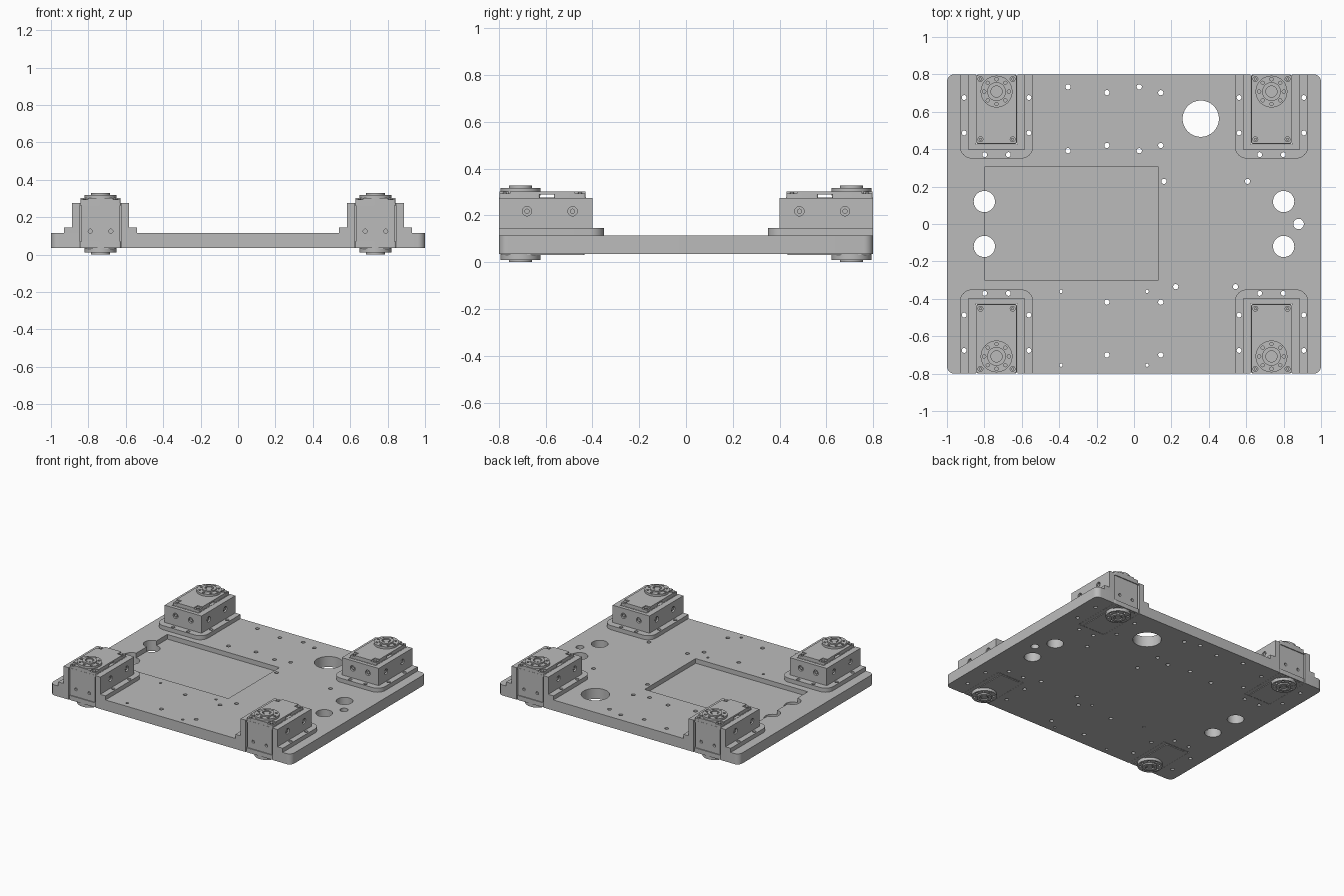
import bpy, bmesh, math
from mathutils import Matrix, Vector

old = bpy.data.objects.get("Cube")
if old:
    bpy.data.objects.remove(old, do_unlink=True)

grey = bpy.data.materials.new("light_grey")
grey.use_nodes = True
GREY = (0.5, 0.5, 0.5, 1)
grey.diffuse_color = GREY
grey.node_tree.nodes["Principled BSDF"].inputs["Base Color"].default_value = GREY

CX = 0.735          # drive unit centre in x
HY = 0.708          # output horn centre in y
MID = 0.164         # drive unit mid height
SIGNS = (-1, 1)


def box(bm, x, y, z, radius=0, rounded=lambda v: True):
    """Box from (min, max) pairs, optionally with rounded upright edges."""
    lo, hi = Vector((x[0], y[0], z[0])), Vector((x[1], y[1], z[1]))
    size = hi - lo
    mat = Matrix.Translation((lo + hi) / 2) @ Matrix.Diagonal((*size, 1))
    verts = bmesh.ops.create_cube(bm, size=1, matrix=mat)["verts"]
    if radius:
        edges = {e for v in verts for e in v.link_edges
                 if abs(e.verts[0].co.z - e.verts[1].co.z) > size.z / 2 and rounded(v.co)}
        bmesh.ops.bevel(bm, geom=list(edges), offset=radius, segments=8,
                        profile=0.5, affect='EDGES')


def cyl(bm, centre, r, depth, axis='Z', n=20):
    turn = {'X': Matrix.Rotation(math.pi / 2, 4, 'Y'),
            'Y': Matrix.Rotation(math.pi / 2, 4, 'X'), 'Z': Matrix()}[axis]
    bmesh.ops.create_cone(bm, cap_ends=True, segments=n, radius1=r, radius2=r, depth=depth,
                          matrix=Matrix.Translation(centre) @ turn)


def make(name, bm):
    mesh = bpy.data.meshes.new(name)
    bm.to_mesh(mesh)
    bm.free()
    obj = bpy.data.objects.new(name, mesh)
    bpy.context.collection.objects.link(obj)
    mesh.materials.append(grey)
    return obj


def finish(obj, cutters=(), mirror=True):
    """Cut, mirror to the four corners and shade."""
    bpy.ops.object.select_all(action='DESELECT')
    obj.select_set(True)
    bpy.context.view_layer.objects.active = obj
    for c in cutters:
        mod = obj.modifiers.new("cut", 'BOOLEAN')
        mod.operation, mod.solver, mod.object = 'DIFFERENCE', 'EXACT', c
        bpy.ops.object.modifier_apply(modifier=mod.name)
    if mirror:
        mod = obj.modifiers.new("corners", 'MIRROR')
        mod.use_axis = (True, True, False)
        mod.use_mirror_merge = False
        bpy.ops.object.modifier_apply(modifier=mod.name)
    bpy.ops.object.shade_smooth_by_angle(angle=math.radians(30))


def discard(*cutters):
    for c in cutters:
        bpy.data.objects.remove(c, do_unlink=True)


# Screw positions around one bracket
flange_holes = [(CX + s * 0.173, y) for s in SIGNS for y in (0.676, 0.487)]
flange_holes += [(CX + s * 0.063, 0.371) for s in SIGNS]

# Base plate with pocket, corner slots and holes
bm = bmesh.new()
box(bm, (-1, 1), (-0.8, 0.8), (0.036, 0.115), 0.04)
plate = make("base_plate", bm)

bm = bmesh.new()
box(bm, (-0.8, 0.13), (-0.3, 0.305), (0.08, 0.2))
for sx in SIGNS:
    for sy in SIGNS:
        box(bm, sorted((sx * (CX - 0.111), sx * (CX + 0.111))),
            sorted((sy * 0.425, sy * 0.9)), (0, 0.2))
pocket_cutter = make("pocket_cutter", bm)

bm = bmesh.new()
for sy in SIGNS:
    for sx in SIGNS:
        cyl(bm, (sx * 0.8, sy * 0.12, 0.08), 0.057, 0.3, n=40)
        for x, y in flange_holes:
            cyl(bm, (sx * x, sy * y, 0.08), 0.013, 0.3)
cyl(bm, (0.357, 0.563, 0.08), 0.097, 0.3, n=56)
cyl(bm, (0.88, 0, 0.08), 0.028, 0.3, n=32)
screw_holes = [(x, y) for x in (-0.353, 0.028) for y in (0.733, 0.392)]
screw_holes += [(x, y) for x in (-0.145, 0.143) for y in (0.702, 0.42, -0.418, -0.7)]
screw_holes += [(0.16, 0.228), (0.607, 0.228), (0.223, -0.335), (0.543, -0.335)]
for x, y in screw_holes:
    cyl(bm, (x, y, 0.08), 0.014, 0.3)
for x in (-0.39, 0.07):
    for y in (-0.36, -0.755):
        cyl(bm, (x, y, 0.08), 0.009, 0.3)
hole_cutter = make("hole_cutter", bm)
finish(plate, (pocket_cutter, hole_cutter), mirror=False)
discard(pocket_cutter, hole_cutter)

# Bracket: rounded foot flange and open-ended housing
bm = bmesh.new()
box(bm, (CX - 0.196, CX + 0.196), (0.35, 0.8), (0.115, 0.146), 0.065, lambda v: v.y < 0.5)
flange = make("bracket_flange", bm)
bm = bmesh.new()
box(bm, (CX - 0.153, CX + 0.153), (0.399, 0.8), (0.146, 0.275))
housing = make("bracket_housing", bm)

bm = bmesh.new()
box(bm, (CX - 0.111, CX + 0.111), (0.425, 0.9), (0, 0.4))
slot_cutter = make("slot_cutter", bm)
bm = bmesh.new()
for x, y in flange_holes:
    cyl(bm, (x, y, 0.13), 0.013, 0.1)
flange_cutter = make("flange_cutter", bm)
bm = bmesh.new()
for s in SIGNS:
    for y in (0.68, 0.485):
        cyl(bm, (CX + s * 0.153, y, 0.218), 0.02, 0.03, 'X')
    cyl(bm, (CX + s * 0.063, 0.399, 0.218), 0.02, 0.03, 'Y')
bore_cutter = make("bore_cutter", bm)
finish(flange, (slot_cutter, flange_cutter))
finish(housing, (slot_cutter, bore_cutter))
discard(slot_cutter, flange_cutter, bore_cutter)

# Screws sunk in the housing bores
bm = bmesh.new()
for s in SIGNS:
    for y in (0.68, 0.485):
        cyl(bm, (CX + s * 0.138, y, 0.218), 0.011, 0.022, 'X')
    cyl(bm, (CX + s * 0.063, 0.414, 0.218), 0.011, 0.022, 'Y')
finish(make("housing_screws", bm))

# Drive unit: middle case with two end-face holes
bm = bmesh.new()
box(bm, (CX - 0.103, CX + 0.103), (0.432, 0.792), (0.07, 0.262))
case = make("drive_case", bm)
bm = bmesh.new()
for s in SIGNS:
    cyl(bm, (CX + s * 0.055, 0.792, 0.125), 0.011, 0.03, 'Y')
case_cutter = make("case_cutter", bm)
finish(case, (case_cutter,))
discard(case_cutter)

# Drive unit: lower and upper caps
bm = bmesh.new()
box(bm, (CX - 0.11, CX + 0.11), (0.427, 0.799), (0.036, 0.07), 0.012)
finish(make("lower_cap", bm))
bm = bmesh.new()
box(bm, (CX - 0.11, CX + 0.11), (0.427, 0.799), (0.262, 0.276), 0.012)
finish(make("upper_cap", bm))

# Raised ends of the lid with corner screw holes, bridged by a thin cover
bm = bmesh.new()
for y in ((0.43, 0.565), (0.625, 0.798)):
    box(bm, (CX - 0.106, CX + 0.106), y, (0.276, 0.294), 0.01)
lid = make("lid_ends", bm)
bm = bmesh.new()
for s in SIGNS:
    for y in (0.453, 0.775):
        cyl(bm, (CX + s * 0.086, y, 0.294), 0.013, 0.024)
lid_cutter = make("lid_cutter", bm)
finish(lid, (lid_cutter,))
bm = bmesh.new()
box(bm, (CX - 0.106, CX + 0.106), (0.475, 0.752), (0.29, 0.302))
box(bm, (CX - 0.067, CX + 0.067), (0.43, 0.475), (0.29, 0.302))
box(bm, (CX - 0.067, CX + 0.067), (0.752, 0.798), (0.29, 0.302))
finish(make("lid_cover", bm))
discard(lid_cutter)

# Corner screw rings on the lid
bm = bmesh.new()
for s in SIGNS:
    for y in (0.453, 0.775):
        cyl(bm, (CX + s * 0.086, y, 0.289), 0.008, 0.018, n=12)
finish(make("lid_screws", bm))

# Thin cover under the drive unit
bm = bmesh.new()
box(bm, (CX - 0.08, CX + 0.08), (0.435, 0.79), (0.031, 0.04), 0.01)
finish(make("under_cover", bm))

# Output horns above and below, with a ring of holes and a bored hub
for side, name in ((1, "upper"), (-1, "lower")):
    bm = bmesh.new()
    cyl(bm, (CX, HY, MID + side * 0.138), 0.085, 0.032, n=40)
    horn = make(name + "_horn", bm)
    bm = bmesh.new()
    for i in range(8):
        a = math.tau * i / 8
        cyl(bm, (CX + 0.066 * math.cos(a), HY + 0.066 * math.sin(a), MID + side * 0.154),
            0.009, 0.024, n=12)
    ring_cutter = make("ring_cutter", bm)
    finish(horn, (ring_cutter,))

    bm = bmesh.new()
    cyl(bm, (CX, HY, MID + side * 0.157), 0.05, 0.014, n=32)
    hub = make(name + "_hub", bm)
    bm = bmesh.new()
    cyl(bm, (CX, HY, MID + side * 0.164), 0.03, 0.02, n=24)
    hub_cutter = make("hub_cutter", bm)
    finish(hub, (hub_cutter,))
    discard(ring_cutter, hub_cutter)

    bm = bmesh.new()
    cyl(bm, (CX, HY, MID + side * 0.155), 0.022, 0.012, n=24)
    finish(make(name + "_hub_screw", bm))
